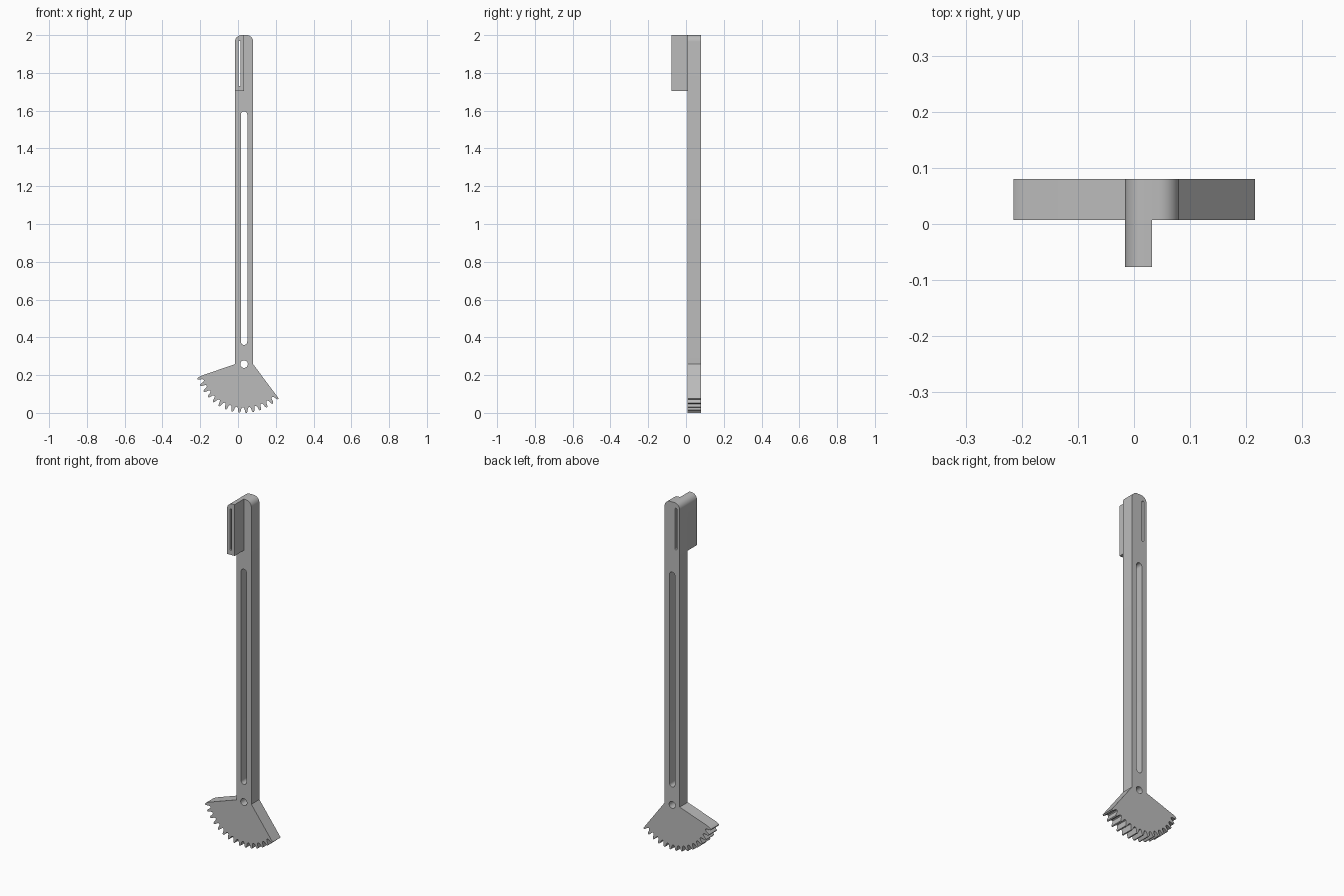
import bpy
from math import sin, cos, pi, radians
from mathutils import Matrix

cube = bpy.data.objects.get("Cube")
if cube:
    bpy.data.objects.remove(cube)

# Single plain grey material
grey = bpy.data.materials.new("plain grey")
grey.use_nodes = True
colour = (0.5, 0.5, 0.5, 1)
grey.diffuse_color = colour
grey.node_tree.nodes["Principled BSDF"].inputs["Base Color"].default_value = colour


def arc(cx, cz, r, start, end, steps=10):
    """Points on an arc, angles in degrees."""
    angles = [radians(start + (end - start) * i / steps) for i in range(steps + 1)]
    return [(cx + r * cos(a), cz + r * sin(a)) for a in angles]


def slot(cx, low, high, r):
    """Upright slot outline with round ends."""
    return arc(cx, high - r, r, 0, 180) + arc(cx, low + r, r, 180, 360)


def plate(name, outlines, y_front, y_back):
    """Extrude an outline with holes along y."""
    curve = bpy.data.curves.new(name + " profile", "CURVE")
    curve.dimensions = "2D"
    curve.fill_mode = "BOTH"
    curve.extrude = (y_back - y_front) / 2
    for points in outlines:
        spline = curve.splines.new("POLY")
        spline.points.add(len(points) - 1)
        for p, (x, z) in zip(spline.points, points):
            p.co = (x, z, 0, 1)
        spline.use_cyclic_u = True
    helper = bpy.data.objects.new(name + " helper", curve)
    bpy.context.collection.objects.link(helper)
    bpy.context.view_layer.update()
    graph = bpy.context.evaluated_depsgraph_get()
    mesh = bpy.data.meshes.new_from_object(helper.evaluated_get(graph))
    bpy.data.objects.remove(helper)
    mesh.transform(Matrix.Translation((0, (y_front + y_back) / 2, 0))
                   @ Matrix.Rotation(pi / 2, 4, "X"))
    mesh.materials.clear()
    mesh.materials.append(grey)
    obj = bpy.data.objects.new(name, mesh)
    bpy.context.collection.objects.link(obj)
    bpy.ops.object.select_all(action="DESELECT")
    obj.select_set(True)
    bpy.context.view_layer.objects.active = obj
    # Weld the caps to the walls before smoothing
    bpy.ops.object.mode_set(mode="EDIT")
    bpy.ops.mesh.select_all(action="SELECT")
    bpy.ops.mesh.remove_doubles(threshold=0.00001)
    bpy.ops.mesh.normals_make_consistent(inside=False)
    bpy.ops.object.mode_set(mode="OBJECT")
    bpy.ops.object.shade_smooth_by_angle(angle=radians(30))
    return obj


LEFT, RIGHT, MID = -0.016, 0.08, 0.032
TOP, PIVOT, CORNER = 2.0, 0.258, 0.035
TIP_R, ROOT_R = 0.258, 0.229
Y_FRONT, Y_JOIN, Y_BACK = -0.077, 0.007, 0.08


def polar(r, degrees):
    a = radians(degrees)
    return (MID + r * cos(a), PIVOT + r * sin(a))


# Gear teeth, from the right edge of the sector round to the left
first, pitch, teeth = -45.5, 8.36, 15
rim = []
for i in range(teeth):
    a = first - i * pitch
    if i:
        rim += [polar(ROOT_R + 0.007, a + 0.27 * pitch), polar(TIP_R - 0.006, a + 0.17 * pitch)]
    rim += [polar(TIP_R, a + 0.09 * pitch), polar(TIP_R, a - 0.09 * pitch),
            polar(TIP_R - 0.006, a - 0.17 * pitch), polar(ROOT_R + 0.007, a - 0.27 * pitch)]
    if i < teeth - 1:
        rim += [polar(ROOT_R, a - 0.4 * pitch), polar(ROOT_R, a - 0.6 * pitch)]

# Arm and toothed sector, with the long slot, narrow slot and pivot hole
outline = ([(LEFT, PIVOT)]
           + arc(LEFT + CORNER, TOP - CORNER, CORNER, 180, 90)
           + arc(RIGHT - CORNER, TOP - CORNER, CORNER, 90, 0)
           + [(RIGHT, PIVOT)] + rim)
narrow_slot = slot(0.008, 1.73, 1.97, 0.006)
plate("arm_with_gear_sector",
      [outline, slot(MID, 0.36, 1.597, 0.017), narrow_slot,
       arc(MID, PIVOT, 0.02, 0, 345, 23)],
      Y_JOIN, Y_BACK)

# Handle block standing out from the front of the arm
block = ([(LEFT, 1.705)]
         + arc(LEFT + CORNER, TOP - CORNER, CORNER, 180, 90)
         + [(MID, TOP), (MID, 1.705)])
plate("front_block", [block, narrow_slot], Y_FRONT, Y_JOIN)
